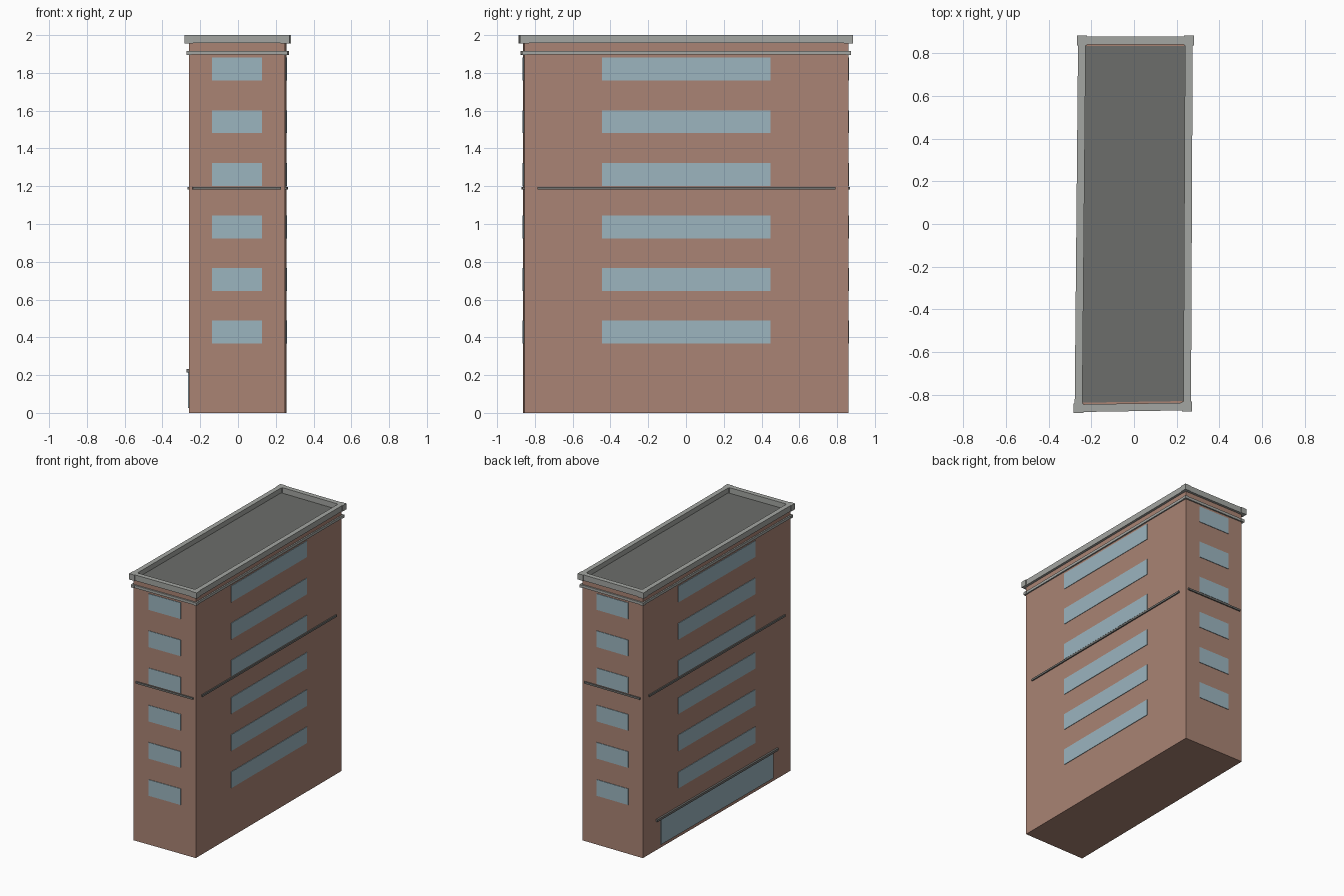
import bpy, bmesh
from mathutils import Vector

if "Cube" in bpy.data.objects:
    bpy.data.objects.remove(bpy.data.objects["Cube"])

# Slightly skewed footprint: front-left, front-right, back-right, back-left
CORNERS = [Vector(c) for c in ((-0.26, -0.863), (0.249, -0.855), (0.257, 0.86), (-0.244, 0.86))]
SIDES = ("front", "right", "back", "left")


def material(name, rgb):
    m = bpy.data.materials.new(name)
    m.diffuse_color = (*rgb, 1)
    m.use_nodes = True
    m.node_tree.nodes["Principled BSDF"].inputs["Base Color"].default_value = m.diffuse_color
    return m


BRICK = material("brick", (0.40, 0.23, 0.175))
GLASS = material("glass", (0.33, 0.46, 0.52))
ROOF = material("roofing", (0.15, 0.155, 0.145))
STONE = material("pale_stone", (0.37, 0.38, 0.36))
DARK = material("dark_trim", (0.17, 0.17, 0.16))


def prism(bm, pts, z0, z1):
    """Closed prism over a counter-clockwise outline."""
    low = [bm.verts.new((p.x, p.y, z0)) for p in pts]
    top = [bm.verts.new((p.x, p.y, z1)) for p in pts]
    bm.faces.new(low[::-1])
    bm.faces.new(top)
    n = len(pts)
    for i in range(n):
        j = (i + 1) % n
        bm.faces.new((low[i], low[j], top[j], top[i]))


def wall_strip(bm, side, t0, t1, z0, z1, inner, outer):
    """Box running along one wall from fraction t0 to t1, offset from its face."""
    a, b = CORNERS[side], CORNERS[(side + 1) % 4]
    d = (b - a).normalized()
    n = Vector((d.y, -d.x))
    p, q = a.lerp(b, t0), a.lerp(b, t1)
    prism(bm, [p + n * outer, q + n * outer, q + n * inner, p + n * inner], z0, z1)


def finish(name, bm, mat):
    bmesh.ops.recalc_face_normals(bm, faces=bm.faces)
    me = bpy.data.meshes.new(name)
    bm.to_mesh(me)
    bm.free()
    me.materials.append(mat)
    bpy.context.collection.objects.link(bpy.data.objects.new(name, me))


# Brick body
bm = bmesh.new()
prism(bm, CORNERS, 0, 1.958)
finish("building_body", bm, BRICK)

# Flat roof deck, inset from the walls
bm = bmesh.new()
prism(bm, [c * 0.97 for c in CORNERS], 1.95, 1.963)
finish("roof_deck", bm, ROOF)

# Parapet cap and cornice: rails along each wall with square corner blocks
for name, z0, z1, reach, block in (("parapet_cap", 1.957, 2.0, 0.018, 0.023),
                                   ("cornice", 1.897, 1.917, 0.010, 0.013)):
    for s in range(4):
        bm = bmesh.new()
        wall_strip(bm, s, 0, 1, z0, z1, -0.018, reach)
        finish(f"{name}_{SIDES[s]}", bm, STONE)
        bm = bmesh.new()
        c = CORNERS[s]
        prism(bm, [c + Vector(o) * block for o in ((-1, -1), (1, -1), (1, 1), (-1, 1))],
              z0 - 0.001, z1)
        finish(f"{name}_corner_{s + 1}", bm, STONE)

# String course and six rows of ribbon windows on every wall
for s in range(4):
    bm = bmesh.new()
    wall_strip(bm, s, 0.04, 0.96, 1.183, 1.197, -0.004, 0.009)
    finish(f"string_course_{SIDES[s]}", bm, DARK)
    bm = bmesh.new()
    for row in range(6):
        z = 0.367 + 0.2785 * row
        wall_strip(bm, s, 0.24, 0.76, z, z + 0.121, -0.004, 0.004)
    finish(f"windows_{SIDES[s]}", bm, GLASS)

# Shopfront glazing and lintel on the left wall
bm = bmesh.new()
wall_strip(bm, 3, 0.12, 0.88, 0.025, 0.215, -0.004, 0.007)
finish("shopfront", bm, GLASS)
bm = bmesh.new()
wall_strip(bm, 3, 0.09, 0.91, 0.215, 0.232, -0.004, 0.014)
finish("shopfront_lintel", bm, DARK)
